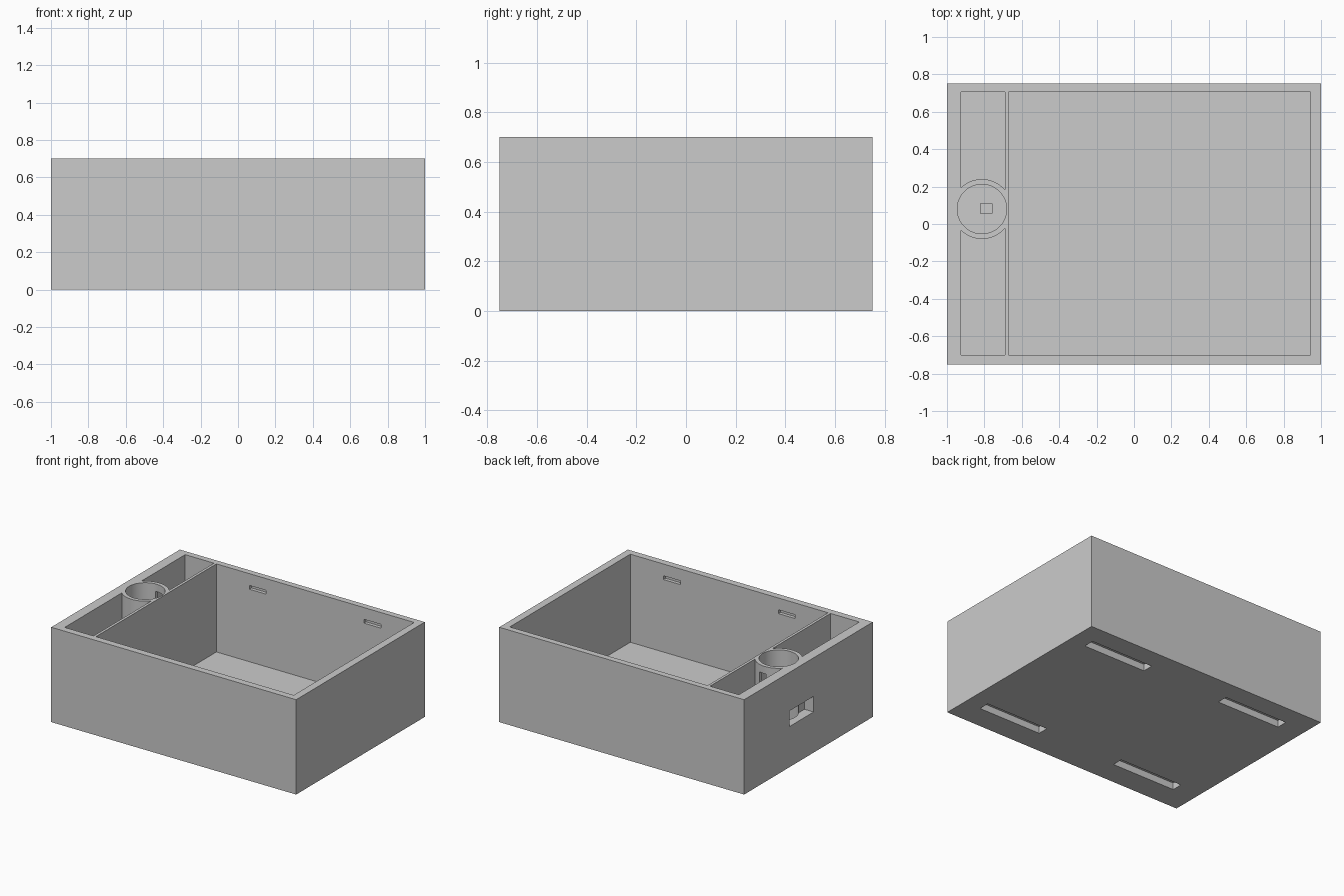
import bpy
import bmesh
import math
from mathutils import Matrix, Vector

cube = bpy.data.objects.get("Cube")
if cube:
    bpy.data.objects.remove(cube, do_unlink=True)

grey = bpy.data.materials.new("plain_grey")
grey.use_nodes = True
COLOUR = (0.6, 0.6, 0.6, 1)
grey.diffuse_color = COLOUR
grey.node_tree.nodes["Principled BSDF"].inputs["Base Color"].default_value = COLOUR


def finish(name, bm):
    mesh = bpy.data.meshes.new(name)
    bm.to_mesh(mesh)
    bm.free()
    obj = bpy.data.objects.new(name, mesh)
    bpy.context.collection.objects.link(obj)
    mesh.materials.append(grey)
    return obj


def box(name, x, y, z):
    """Box from (low, high) pairs on each axis."""
    low, high = (Vector(c) for c in zip(x, y, z))
    bm = bmesh.new()
    move = Matrix.Translation((low + high) / 2) @ Matrix.Diagonal((*(high - low), 1))
    bmesh.ops.create_cube(bm, size=1, matrix=move)
    return finish(name, bm)


def cylinder(name, centre, radius, z):
    bm = bmesh.new()
    move = Matrix.Translation((*centre, sum(z) / 2))
    bmesh.ops.create_cone(bm, cap_ends=True, segments=80, radius1=radius,
                          radius2=radius, depth=z[1] - z[0], matrix=move)
    return finish(name, bm)


def carve(target, cutter):
    """Cut one solid from another, then discard the cutter."""
    mod = target.modifiers.new("cut", 'BOOLEAN')
    mod.operation = 'DIFFERENCE'
    mod.solver = 'EXACT'
    mod.object = cutter
    bpy.context.view_layer.objects.active = target
    bpy.ops.object.modifier_apply(modifier=mod.name)
    bpy.data.objects.remove(cutter, do_unlink=True)


FLOOR, TOP, ABOVE = 0.05, 0.7, 0.8
INSIDE_Y = (-0.7, 0.705)
TUBE = (-0.813, 0.08)

# Outer body
case = box("storage_case", (-1, 1), (-0.75, 0.75), (0, TOP))

# Narrow side compartment, leaving the tube wall standing in it
pocket = box("side_pocket", (-0.925, -0.69), INSIDE_Y, (FLOOR, ABOVE))
carve(pocket, cylinder("tube_outside", TUBE, 0.16, (-0.1, 1)))
carve(case, pocket)

# Main compartment, leaving a thin divider
carve(case, box("main_pocket", (-0.67, 0.945), INSIDE_Y, (FLOOR, ABOVE)))

# Tube bore with a small square recess in its floor
carve(case, cylinder("tube_bore", TUBE, 0.132, (FLOOR, ABOVE)))
carve(case, box("floor_recess", (-0.82, -0.76), (0.055, 0.11), (0.025, 0.15)))

# Window in the side wall and slit in the tube wall
carve(case, box("side_window", (-1.1, -0.925), (-0.06, 0.22), (0.3, 0.415)))
carve(case, box("tube_slit", (-0.82, -0.76), (0.12, 0.3), (0.5, 0.645)))

# Slots through the floor
for x in ((-0.82, -0.30), (0.35, 0.865)):
    for y in ((0.52, 0.60), (-0.57, -0.49)):
        carve(case, box("floor_slot", x, y, (-0.1, FLOOR)))

# Shallow catch notches inside the long walls
for x in ((-0.40, -0.265), (0.535, 0.675)):
    for y in ((0.65, 0.73), (-0.725, -0.65)):
        carve(case, box("catch_notch", x, y, (0.585, 0.613)))

# Smooth round parts, crisp edges
bpy.ops.object.select_all(action='DESELECT')
case.select_set(True)
bpy.context.view_layer.objects.active = case
bpy.ops.object.shade_smooth_by_angle(angle=math.radians(30))
